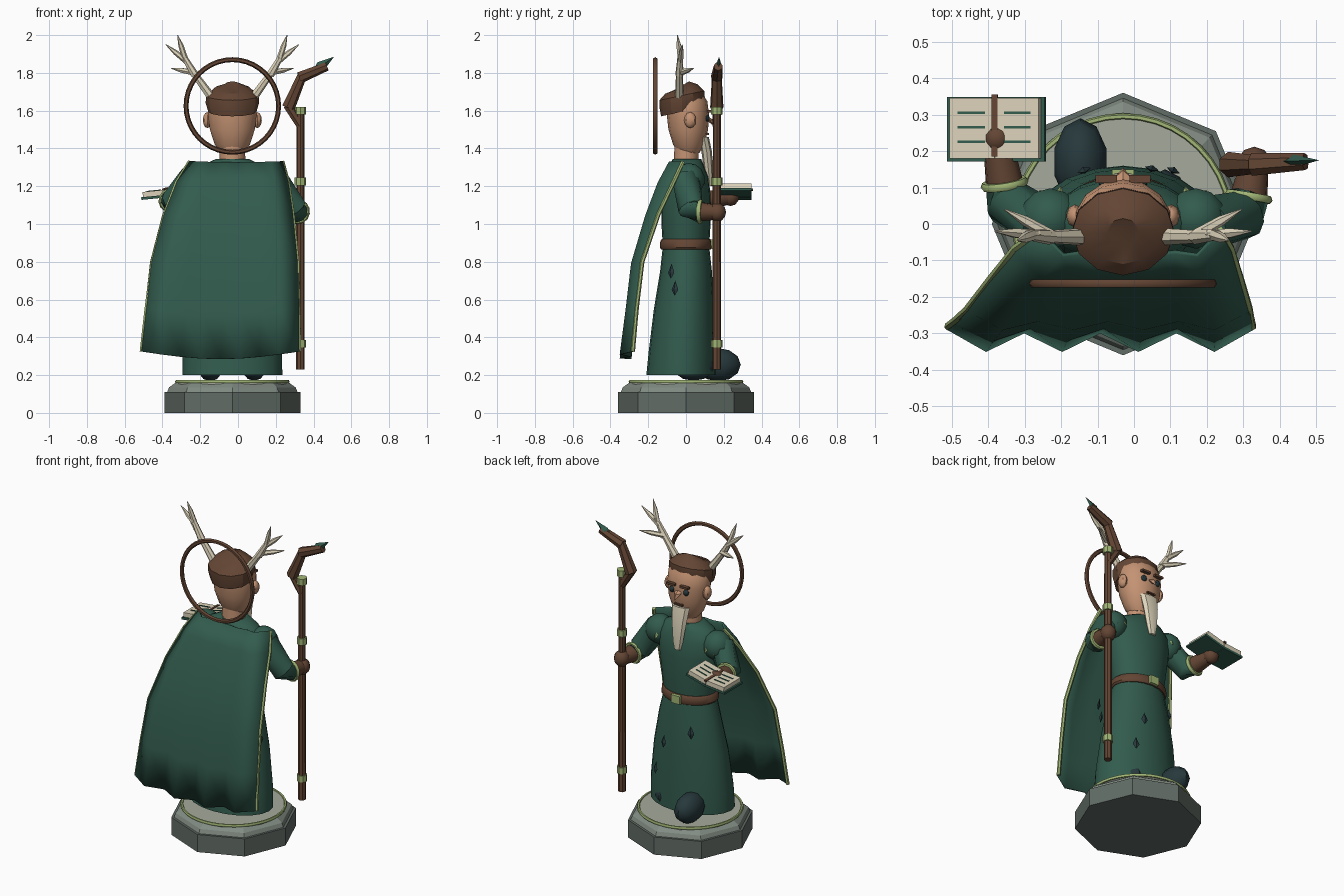
import bpy, bmesh, math
from mathutils import Vector, Matrix

old = bpy.data.objects.get("Cube")
if old:
    bpy.data.objects.remove(old, do_unlink=True)

CX = -0.03  # body axis


def material(name, r, g, b):
    m = bpy.data.materials.new(name)
    m.use_nodes = True
    m.diffuse_color = (r, g, b, 1)
    m.node_tree.nodes["Principled BSDF"].inputs["Base Color"].default_value = (r, g, b, 1)
    return m


GREEN = material("robe green", .032, .105, .075)
BROWN = material("leather brown", .125, .06, .034)
SKIN = material("skin", .55, .29, .17)
CREAM = material("bone cream", .72, .65, .49)
LEAF = material("leaf green", .36, .47, .18)
STONE = material("dark stone", .12, .15, .132)
STEP = material("stone", .22, .26, .225)
PALE = material("pale stone", .38, .40, .33)
DARK = material("boot dark", .02, .04, .045)


def finish(name, bm, mat, angle=40):
    bmesh.ops.recalc_face_normals(bm, faces=bm.faces)
    me = bpy.data.meshes.new(name)
    bm.to_mesh(me)
    bm.free()
    me.materials.append(mat)
    ob = bpy.data.objects.new(name, me)
    bpy.context.collection.objects.link(ob)
    if angle:
        bpy.ops.object.select_all(action='DESELECT')
        ob.select_set(True)
        bpy.context.view_layer.objects.active = ob
        bpy.ops.object.shade_smooth_by_angle(angle=math.radians(angle))
    return ob


def skin_rings(bm, rings):
    loops = [[bm.verts.new(p) for p in ring] for ring in rings]
    n = len(loops[0])
    for a, b in zip(loops, loops[1:]):
        for i in range(n):
            j = (i + 1) % n
            bm.faces.new((a[i], a[j], b[j], b[i]))
    bm.faces.new(loops[0])
    bm.faces.new(loops[-1])


def loft(name, mat, levels, n=16, angle=40, cx=CX, slope=0):
    """Stacked ellipses, each given as (z, centre y, radius x, radius y)."""
    bm = bmesh.new()
    turn = [math.pi / 2 + math.tau * i / n for i in range(n)]
    skin_rings(bm, [[(cx + rx * math.cos(t), cy + ry * math.sin(t), z + slope * math.sin(t))
                     for t in turn] for z, cy, rx, ry in levels])
    return finish(name, bm, mat, angle)


def tube(name, mat, points, radii, n=8, angle=40):
    """Round limb through points with a radius at each."""
    pts = [Vector(p) for p in points]
    rings = []
    for i, (p, r) in enumerate(zip(pts, radii)):
        d = (pts[min(i + 1, len(pts) - 1)] - pts[max(i - 1, 0)]).normalized()
        rot = Vector((0, 0, 1)).rotation_difference(d)
        rings.append([p + rot @ Vector((r * math.cos(math.tau * k / n), r * math.sin(math.tau * k / n), 0))
                      for k in range(n)])
    bm = bmesh.new()
    skin_rings(bm, rings)
    return finish(name, bm, mat, angle)


def ball(name, mat, loc, size, seg=12, angle=40):
    bm = bmesh.new()
    bmesh.ops.create_uvsphere(bm, u_segments=seg, v_segments=max(6, seg // 2 + 1), radius=1,
                              matrix=Matrix.Translation(loc) @ Matrix.Diagonal((*size, 1)))
    return finish(name, bm, mat, angle)


def box(name, mat, loc, size, frame=Matrix()):
    bm = bmesh.new()
    bmesh.ops.create_cube(bm, size=1, matrix=frame @ Matrix.Translation(loc) @ Matrix.Diagonal((*size, 1)))
    return finish(name, bm, mat, 0)


def ring(name, mat, loc, major, minor, rot=Matrix(), n=40, m=6):
    bm = bmesh.new()
    grid = [[bm.verts.new(Vector(loc) + rot @ Vector((
        (major + minor * math.cos(b)) * math.cos(a), (major + minor * math.cos(b)) * math.sin(a),
        minor * math.sin(b)))) for b in (math.tau * k / m for k in range(m))]
        for a in (math.tau * i / n for i in range(n))]
    for i in range(n):
        for k in range(m):
            bm.faces.new((grid[i][k], grid[(i + 1) % n][k],
                          grid[(i + 1) % n][(k + 1) % m], grid[i][(k + 1) % m]))
    return finish(name, bm, mat, 60)


def leaf(name, mat, base, tip, width, normal, depth=.01):
    base, tip, normal = Vector(base), Vector(tip), Vector(normal).normalized()
    side = (tip - base).cross(normal).normalized() * width / 2
    mid = base.lerp(tip, .4)
    bm = bmesh.new()
    for p in (base, tip, mid + side, mid - side, mid + normal * depth, mid - normal * depth):
        bm.verts.new(p)
    bmesh.ops.convex_hull(bm, input=bm.verts)
    return finish(name, bm, mat, 0)


# Octagonal plinth
loft("plinth_base", STONE, [(0, 0, .36, .36), (.11, 0, .36, .36)], 8, 0)
loft("plinth_step", STEP, [(.11, 0, .345, .345), (.135, 0, .335, .335), (.16, 0, .3, .3)], 8, 0)
loft("plinth_top", PALE, [(.15, 0, .29, .29), (.168, 0, .29, .29)], 32, 0)
ring("plinth_ring", LEAF, (CX, 0, .165), .295, .009)

# Boots
ball("front_boot", DARK, (-.147, .17, .255), (.075, .12, .088), 10)
ball("rear_boot", DARK, (.085, .04, .245), (.07, .11, .075), 10)

# Robe, belt and torso
loft("robe_skirt", GREEN, [(.2, -.025, .265, .185), (.32, -.02, .262, .178), (.55, -.01, .235, .16),
                           (.75, 0, .195, .137), (.89, 0, .16, .122)], 20, 50)
loft("torso", GREEN, [(.87, 0, .158, .122), (1.0, 0, .175, .13), (1.15, 0, .2, .13),
                      (1.25, .005, .2, .115), (1.31, .005, .16, .09), (1.345, .005, .085, .075)], 20, 50)
loft("belt", BROWN, [(.865, 0, .17, .132), (.875, 0, .178, .138), (.91, 0, .174, .136), (.92, 0, .164, .128)], 20)
box("belt_buckle", LEAF, (CX, .14, .892), (.06, .02, .05))
for x, y, z in ((.2, -.08, .74), (.2, -.06, .65), (-.14, .15, .7), (.05, .155, .6), (.11, .15, .42)):
    leaf("robe_leaf", DARK, (x, y, z - .03), (x * .95, y * .95, z + .05), .04, (x - CX, y * 2, .1))

# Cape with folds that deepen toward the hem: z, edge y, outer y, left x, right x, fold depth
ROWS = [(1.33, -.02, -.085, -.255, .235, .15), (1.22, -.07, -.145, -.325, .265, .2),
        (1.05, -.15, -.21, -.39, .29, .35), (.8, -.235, -.285, -.455, .315, .55),
        (.55, -.265, -.315, -.485, .32, .8), (.325, -.285, -.345, -.51, .325, 1)]
COLS = 8
bm = bmesh.new()
grid = []
for z, ye, yo, xl, xr, fold in ROWS:
    row = []
    for c in range(COLS + 1):
        u = c / COLS
        arc = math.sin(math.pi * u)
        f = 1 if c % 2 else (1 - fold * .85) * min(1, arc * 2)
        row.append(bm.verts.new((xl + (xr - xl) * u, ye + (yo - ye) * f, z - .04 * fold * arc)))
    grid.append(row)
for a, b in zip(grid, grid[1:]):
    for c in range(COLS):
        bm.faces.new((a[c], a[c + 1], b[c + 1], b[c]))
cape = finish("cape", bm, GREEN, 60)
thick = cape.modifiers.new("thickness", 'SOLIDIFY')
thick.thickness = .012
thick.offset = 0
for name, col in (("right", 3), ("left", 4)):
    tube("cape_trim_" + name, LEAF, [(r[col], r[1] + .004, r[0]) for r in ROWS], [.011] * len(ROWS), 6)

# Shoulders with leaf spikes
for s in (-1, 1):
    ball("shoulder", GREEN, (CX + s * .2, .015, 1.235), (.085, .085, .088), 12)
    for k in range(4):
        a = math.radians(-15 + 38 * k)
        out = Vector((s * math.cos(a), math.sin(a), 0))
        top = Vector((CX + s * .185, .015, 1.305)) + out * .035
        leaf("shoulder_leaf", LEAF if k else GREEN, top, top + out * .055 + Vector((0, 0, -.1)), .045,
             out + Vector((0, 0, .6)), .012)

# Arms: sleeve, cuff, forearm and hand
ARMS = {"right": ((-.245, 0, 1.24), (-.345, .06, 1.115), (-.355, .11, 1.125), (-.375, .235, 1.145)),
        "left": ((.19, 0, 1.24), (.3, .025, 1.08), (.315, .075, 1.065), (.33, .165, 1.062))}
for side, (shoulder, elbow, cuff, hand) in ARMS.items():
    tube(side + "_sleeve", GREEN, [shoulder, elbow, cuff], [.075, .068, .058], 10)
    d = (Vector(hand) - Vector(cuff)).normalized()
    rot = Vector((0, 0, 1)).rotation_difference(d).to_matrix()
    ring(side + "_cuff", LEAF, cuff, .055, .012, rot, 14)
    tube(side + "_forearm", BROWN, [cuff, hand], [.052, .04], 10)
    ball(side + "_hand", BROWN, hand, (.047, .047, .05), 10)

# Open book, rolled toward the outside
frame = Matrix.Translation((-.378, .26, 1.16)) @ Matrix.Rotation(-.18, 4, 'Y')
for s in (-1, 1):
    half = frame @ Matrix.Rotation(-s * .08, 4, 'Y')
    box("book_cover", GREEN, (s * .068, 0, -.012), (.136, .176, .014), half)
    box("book_pages", CREAM, (s * .064, .003, .008), (.124, .166, .028), half)
    for y in (-.035, .005, .045):
        box("page_line", GREEN, (s * .066, y, .023), (.075, .007, .005), half)
box("bookmark", BROWN, (0, .01, .022), (.016, .17, .01), frame)

# Staff with crooked head
SX, SY = .33, .163
tube("staff", BROWN, [(SX, SY, .23), (SX, SY, 1.6)], [.023, .021], 8)
for z in (.365, 1.225, 1.6):
    tube("staff_band", LEAF, [(SX, SY, z - .02), (SX, SY, z + .02)], [.03, .03], 8)
tube("staff_root", BROWN, [(SX, SY, 1.52), (.262, SY, 1.63)], [.022, .026], 7)
tube("staff_crook", BROWN, [(.265, SY, 1.615), (.34, SY, 1.79)], [.036, .026], 7)
tube("staff_branch", BROWN, [(.325, SY, 1.775), (.47, SY + .008, 1.835)], [.032, .024], 7)
leaf("staff_leaf", GREEN, (.39, SY + .008, 1.8), (.508, SY + .012, 1.885), .055, (0, 1, 0), .018)

# Head, hair and face
loft("neck", SKIN, [(1.3, 0, .07, .065), (1.45, .005, .066, .065)], 12)
loft("head", SKIN, [(1.375, .015, .06, .055), (1.42, .015, .095, .083), (1.5, .012, .122, .105),
                    (1.58, .01, .132, .112), (1.65, .005, .13, .108), (1.7, 0, .09, .08)], 14)
loft("hair", BROWN, [(1.595, -.02, .128, .112), (1.64, -.02, .141, .12), (1.68, -.022, .14, .119),
                     (1.715, -.025, .1, .085), (1.73, -.025, .045, .04)], 12, 30, slope=.025)
for s in (-1, 1):
    ball("ear", SKIN, (CX + s * .132, .022, 1.55), (.024, .032, .042), 8)
    ball("eye", DARK, (CX + s * .048, .11, 1.56), (.019, .015, .019), 8)
    box("eyebrow", BROWN, (CX + s * .046, .123, 1.598), (.058, .022, .013))
leaf("nose", SKIN, (CX, .105, 1.575), (CX, .155, 1.515), .05, (0, 1, 0), .022)
box("mouth", BROWN, (CX, .114, 1.476), (.055, .014, .009))
loft("beard", CREAM, [(1.2, .125, .022, .015), (1.25, .122, .034, .022), (1.38, .11, .053, .028),
                      (1.46, .095, .062, .026)], 8, 30)

# Antlers, mirrored about the body axis
for s in (-1, 1):
    def at(x, y, z):
        return (CX + s * x, y, z)
    tube("antler_beam", CREAM, [at(.1, -.035, 1.655), at(.205, -.035, 1.8)], [.025, .018], 7)
    tube("antler_upper", CREAM, [at(.2, -.035, 1.79), at(.262, -.03, 1.895)], [.022, .014], 7)
    for base, tip in ((at(.25, -.03, 1.875), at(.29, -.045, 2)),
                      (at(.235, -.03, 1.855), at(.352, -.02, 1.95)),
                      (at(.2, -.03, 1.8), at(.325, .04, 1.825))):
        mid = Vector(base).lerp(Vector(tip), .55)
        tube("antler_prong", CREAM, [base, mid, tip], [.016, .014, .002], 6)

# Halo hoop behind the head
ring("halo", BROWN, (CX, -.163, 1.625), .245, .013, Matrix.Rotation(math.pi / 2, 3, 'X'))
